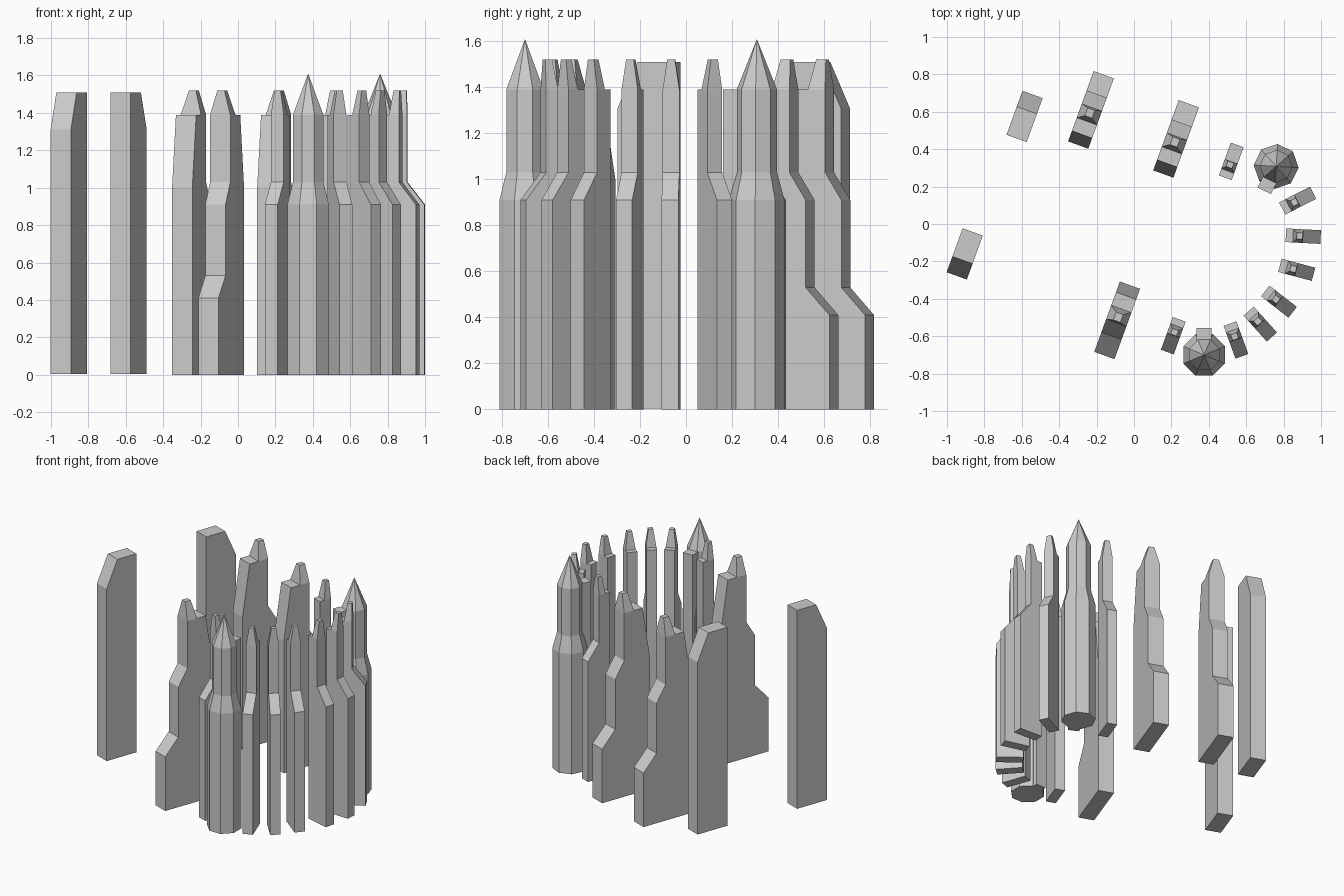
import bpy, bmesh
from math import radians, pi, cos, sin

if "Cube" in bpy.data.objects:
    bpy.data.objects.remove(bpy.data.objects["Cube"])


def finish(bm, name, x, y, angle):
    bmesh.ops.recalc_face_normals(bm, faces=bm.faces)
    me = bpy.data.meshes.new(name)
    bm.to_mesh(me)
    bm.free()
    ob = bpy.data.objects.new(name, me)
    ob.location = (x, y, 0)
    ob.rotation_euler[2] = radians(angle)
    bpy.context.collection.objects.link(ob)
    return ob


def buttress(name, x, y, angle, profile, width, pin=None):
    """Side profile (outward = +x, z up) given a thickness; 'pin' is
    (index of outer base point, top outer x, top inner x, top half width)."""
    bm = bmesh.new()
    h = width / 2
    rows = [[bm.verts.new((s, k * h, z)) for s, z in profile] for k in (-1, 1)]
    n = len(profile)
    for r in rows:
        bm.faces.new(r)
    for i in range(n):
        if pin and i == pin[0]:
            continue
        j = (i + 1) % n
        bm.faces.new((rows[0][i], rows[0][j], rows[1][j], rows[1][i]))
    if pin:
        # tapering pinnacle grows out of the open strip
        i, a, b, t = pin
        base = [rows[0][i], rows[0][i + 1], rows[1][i + 1], rows[1][i]]
        top = [bm.verts.new(p) for p in
               ((a, -t, 1.52), (b, -t, 1.52), (b, t, 1.52), (a, t, 1.52))]
        bm.faces.new(top)
        for k in range(4):
            m = (k + 1) % 4
            bm.faces.new((base[k], base[m], top[m], top[k]))
    return finish(bm, name, x, y, angle)


def turret(name, x, y, angle):
    """Octagonal stepped turret with a pointed roof and an inner wall stub."""
    bm = bmesh.new()
    rings = []
    for r, z in ((.12, 0), (.12, .91), (.088, 1.03), (.088, 1.39)):
        rings.append([bm.verts.new((r * cos(pi / 8 + k * pi / 4),
                                    r * sin(pi / 8 + k * pi / 4), z))
                      for k in range(8)])
    tip = bm.verts.new((0, 0, 1.61))
    bm.faces.new(rings[0])
    for k in range(8):
        m = (k + 1) % 8
        for lo, hi in zip(rings, rings[1:]):
            bm.faces.new((lo[k], lo[m], hi[m], hi[k]))
        bm.faces.new((rings[-1][k], rings[-1][m], tip))
    finish(bm, name, x, y, angle)
    stub = [(-.05, 0), (-.05, 1.39), (-.145, 1.39), (-.145, 0)]
    buttress(name + "_wall_stub", x, y, angle, stub, .08)


# plain wall piers with a sloped outer top
pier = [(.125, .005), (.125, 1.31), (.035, 1.51), (-.125, 1.51), (-.125, .005)]
buttress("wall_pier_north", -.585, .575, 70, pier, .115)
buttress("wall_pier_south", -.905, -.16, -110, pier, .115)

# deep stepped buttresses along the straight bays
deep = [(.2, 0), (.2, .41), (.09, .53), (.09, .91), (.015, 1.03), (.015, 1.39),
        (-.065, 1.39), (-.14, 1.39), (-.2, 1.0), (-.2, 0)]
for i, (x, y, a) in enumerate([(-.23, .61, 70), (.225, .455, 70),
                               (-.09, -.515, -110)]):
    buttress(f"deep_buttress_{i}", x, y, a, deep, .115, (5, .005, -.04, .02))

# small buttresses radiating around the curved end
small = [(.093, 0), (.093, .91), (0, 1.03), (0, 1.39),
         (-.055, 1.39), (-.093, 1.39), (-.093, 0)]
ring = [(.52, .335, 70), (.875, .125, 27), (.905, -.065, -3), (.87, -.245, -15),
        (.775, -.415, -38), (.675, -.535, -48), (.545, -.62, -70),
        (.21, -.597, -110)]
for i, (x, y, a) in enumerate(ring):
    buttress(f"ring_buttress_{i}", x, y, a, small, .073, (3, -.003, -.035, .017))

# two turrets between the ring buttresses
turret("turret_north", .76, .308, 64)
turret("turret_south", .375, -.7, -90)
